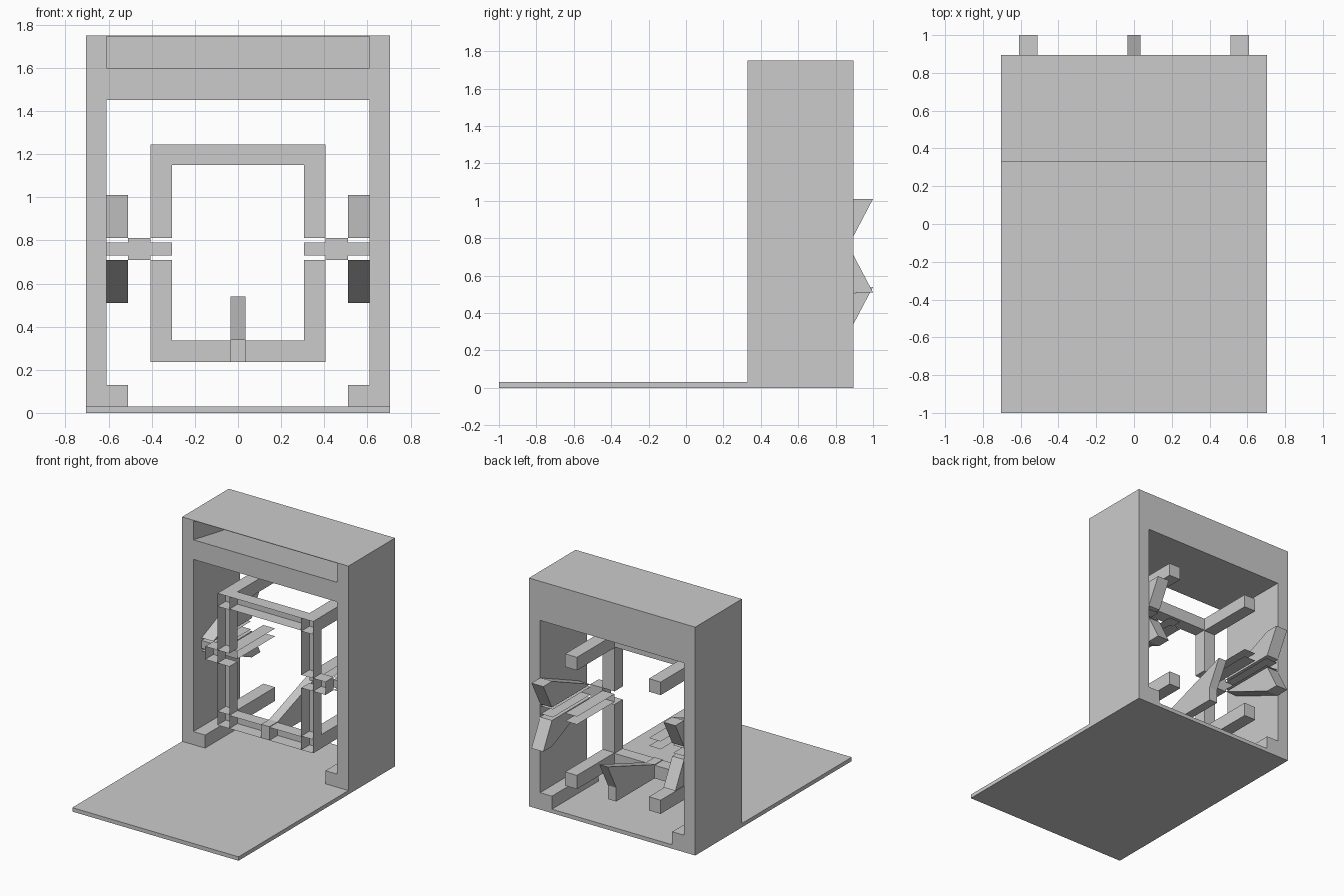
import bpy, bmesh

if "Cube" in bpy.data.objects:
    bpy.data.objects.remove(bpy.data.objects["Cube"])

FRONT, MID, BACK = 0.33, 0.43, 0.895   # main depths along y


def make(name, verts, faces):
    me = bpy.data.meshes.new(name)
    me.from_pydata(verts, [], faces)
    bm = bmesh.new()
    bm.from_mesh(me)
    bmesh.ops.recalc_face_normals(bm, faces=bm.faces)
    bm.to_mesh(me)
    bm.free()
    ob = bpy.data.objects.new(name, me)
    bpy.context.collection.objects.link(ob)
    return ob


def prism(name, x0, x1, profile):
    """Extrude a (y, z) profile along x."""
    n = len(profile)
    verts = [(x, y, z) for x in (x0, x1) for y, z in profile]
    faces = [tuple(range(n)), tuple(range(n, 2 * n))]
    faces += [(i, (i + 1) % n, n + (i + 1) % n, n + i) for i in range(n)]
    return make(name, verts, faces)


def box(name, x0, x1, y0, y1, z0, z1):
    return prism(name, x0, x1, [(y0, z0), (y1, z0), (y1, z1), (y0, z1)])


def tray(name, x0, x1, z0, z1):
    """Box section that is open towards the front."""
    v = [(x, y, z) for y in (FRONT, MID)
         for x, z in ((x0, z0), (x1, z0), (x1, z1), (x0, z1))]
    f = [(4, 5, 6, 7)] + [(i, (i + 1) % 4, 4 + (i + 1) % 4, 4 + i) for i in range(4)]
    return make(name, v, f)


def shelves(name, x0, x1, z0, z1):
    """Two thin shelves joined by a plate at the front."""
    v = [(x, y, z) for z in (z0, z1)
         for x, y in ((x0, MID), (x1, MID), (x1, BACK - 0.01), (x0, BACK - 0.01))]
    return make(name, v, [(0, 1, 2, 3), (4, 5, 6, 7), (0, 1, 5, 4)])


# Cabinet: floor plate and hollow header
box("floor_plate", -0.705, 0.705, -1, BACK, 0, 0.03)
prism("header", -0.61, 0.61, [
    (FRONT, 1.45), (BACK, 1.45), (BACK, 1.75), (FRONT, 1.75),
    (FRONT, 1.746), (BACK - 0.01, 1.746), (BACK - 0.01, 1.5), (FRONT, 1.6)])

for s, side in ((-1, "left"), (1, "right")):
    def span(a, b):
        return min(s * a, s * b), max(s * a, s * b)

    box(side + "_wall", *span(0.61, 0.705), FRONT, BACK, 0.03, 1.75)
    box(side + "_floor_rail", *span(0.51, 0.61), FRONT, BACK, 0.03, 0.13)

    # Front frame: corners and posts, with rods running back
    post = span(0.305, 0.405)
    for z0, z1, level in ((0.235, 0.34, "lower"), (1.145, 1.245, "upper")):
        tray(f"{side}_{level}_corner", *post, z0, z1)
        box(f"{side}_{level}_rod", *post, MID, BACK - 0.01, z0, z1)
    tray(side + "_lower_post", *post, 0.34, 0.71)
    tray(side + "_upper_post", *post, 0.81, 1.145)
    tray(side + "_bottom_bar", *span(0.035, 0.305), 0.235, 0.335)

    # Side arm and its shelves
    tray(side + "_arm", *span(0.405, 0.51), 0.71, 0.81)
    shelves(side + "_inner_shelves", *post, 0.73, 0.79)
    shelves(side + "_outer_shelves", *span(0.51, 0.61), 0.73, 0.79)

    # Sloping fins above and below the arm
    for d, level in ((1, "upper"), (-1, "lower")):
        z0, z1 = 0.76 + d * 0.05, 0.76 + d * 0.25
        prism(f"{side}_{level}_fin", *span(0.51, 0.61),
              [(MID, z0), (BACK, z1), (1.0, z1), (BACK, z0)])

# Frame top bar, centre rod and centre fin
tray("top_bar", -0.305, 0.305, 1.15, 1.245)
box("centre_rod", -0.035, 0.035, FRONT, BACK, 0.235, 0.34)
prism("centre_fin", -0.035, 0.035, [(MID, 0.34), (1.0, 0.54), (BACK, 0.34)])
